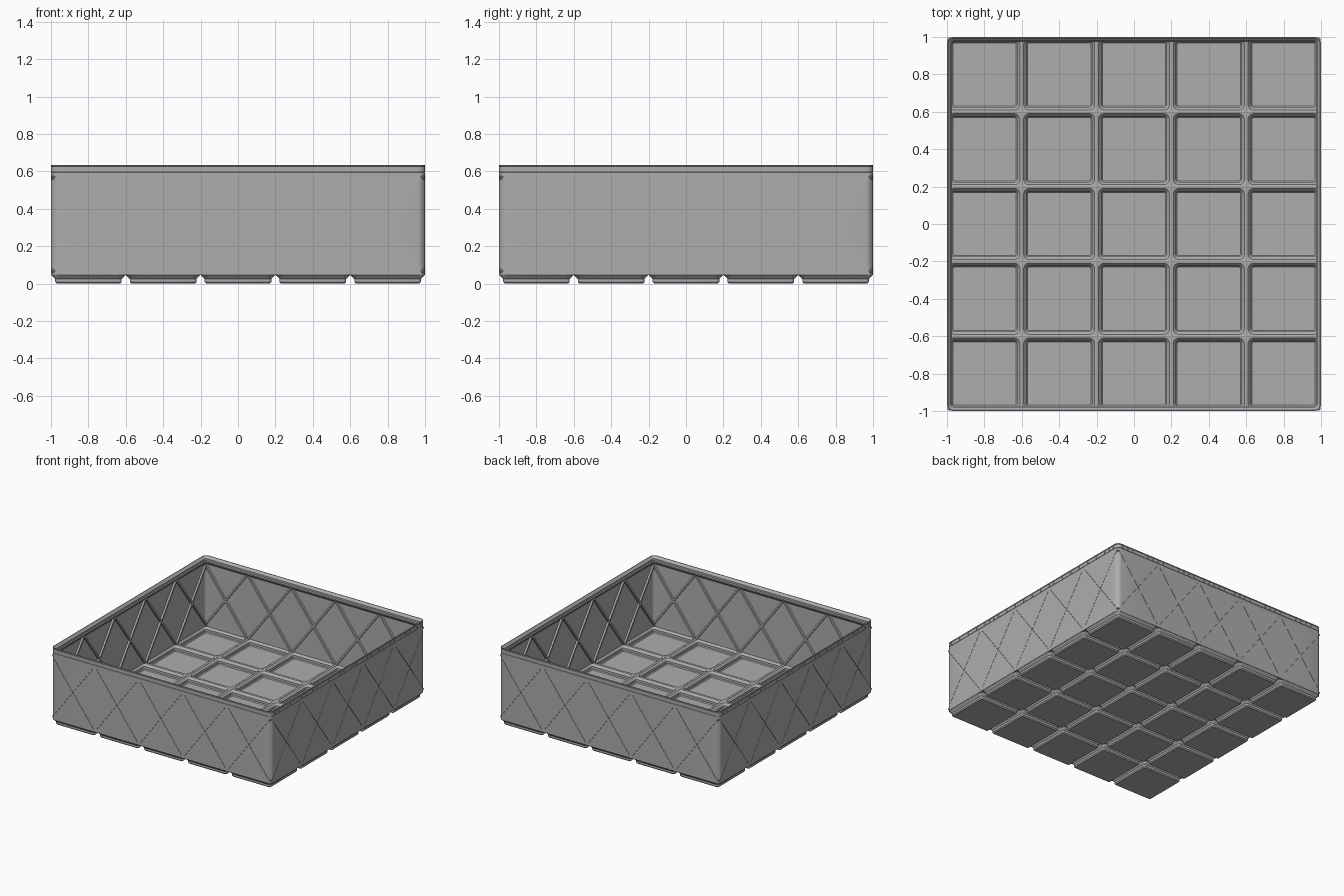
import bpy, bmesh, math
from mathutils import Matrix, Vector

if "Cube" in bpy.data.objects:
    bpy.data.objects.remove(bpy.data.objects["Cube"])

grey = bpy.data.materials.new("plain grey")
grey.diffuse_color = (0.42, 0.42, 0.42, 1)
grey.use_nodes = True
grey.node_tree.nodes["Principled BSDF"].inputs["Base Color"].default_value = grey.diffuse_color
CORNERS = ((1, 1), (-1, 1), (-1, -1), (1, -1))
SEG = 6


def ring(bm, cx, cy, half, z, radii):
    """Rounded square loop, one radius per corner."""
    verts = []
    for i, ((sx, sy), r) in enumerate(zip(CORNERS, radii)):
        for k in range(SEG + 1):
            a = math.pi / 2 * (i + k / SEG)
            verts.append(bm.verts.new((cx + sx * (half - r) + r * math.cos(a),
                                       cy + sy * (half - r) + r * math.sin(a), z)))
    return verts


def bridge(bm, a, b):
    n = len(a)
    for i in range(n):
        j = (i + 1) % n
        bm.faces.new((a[i], a[j], b[j], b[i]))


def finish(bm, name, recalc=True):
    if recalc:
        bmesh.ops.recalc_face_normals(bm, faces=bm.faces)
    me = bpy.data.meshes.new(name)
    bm.to_mesh(me)
    bm.free()
    ob = bpy.data.objects.new(name, me)
    bpy.context.collection.objects.link(ob)
    me.materials.append(grey)
    return ob


def smooth(ob):
    bpy.ops.object.select_all(action='DESELECT')
    ob.select_set(True)
    bpy.context.view_layer.objects.active = ob
    bpy.ops.object.shade_smooth_by_angle(angle=math.radians(30))


def add_box(bm, size, matrix):
    bmesh.ops.create_cube(bm, size=1, matrix=matrix @ Matrix.Diagonal((*size, 1)))


# Floor: 25 hollow stepped feet tiled edge to edge
OUTER = ((0.170, 0.0, 0.008), (0.178, 0.008, 0.016), (0.178, 0.025, 0.016), (0.198, 0.045, 0.036))
INNER = ((0.190, 0.055, 0.030), (0.175, 0.038, 0.015), (0.175, 0.019, 0.015), (0.169, 0.012, 0.009))
bm = bmesh.new()
for ix in range(-2, 3):
    for iy in range(-2, 3):
        cx, cy = ix * 0.4, iy * 0.4
        # the four bin corners stay rounded, other tile corners are square
        tile = [0.04 if (ix, iy) == (2 * sx, 2 * sy) else 0.0004 for sx, sy in CORNERS]
        out = [ring(bm, cx, cy, h, z, [r] * 4) for h, z, r in OUTER]
        out.append(ring(bm, cx, cy, 0.1995, 0.047, tile))
        inn = [ring(bm, cx, cy, 0.1995, 0.057, tile)]
        inn += [ring(bm, cx, cy, h, z, [r] * 4) for h, z, r in INNER]
        loops = out + inn
        for a, b in zip(loops, loops[1:]):
            bridge(bm, a, b)
        bm.faces.new(loops[0][::-1])
        bm.faces.new(loops[-1])
# Strips that close the joints between tiles
for i in range(4):
    p = -0.6 + 0.4 * i
    add_box(bm, (0.004, 1.98, 0.009), Matrix.Translation((p, 0, 0.0522)))
    add_box(bm, (1.98, 0.004, 0.009), Matrix.Translation((0, p, 0.0522)))
smooth(finish(bm, "floor_with_feet"))

# Wall and stacking lip: one profile swept round the rounded square
PROFILE = ((1, 0.045), (1, 0.594), (0.996, 0.5955), (1, 0.597), (1, 0.625), (0.997, 0.6265),
           (1, 0.628), (1, 0.635), (0.995, 0.635), (0.978, 0.617), (0.978, 0.603),
           (0.972, 0.597), (0.972, 0.588), (0.989, 0.568), (0.989, 0.045))
bm = bmesh.new()
loops = [ring(bm, 0, 0, h, z, [0.036 - (1 - h)] * 4) for h, z in PROFILE]
for a, b in zip(loops, loops[1:] + loops[:1]):
    bridge(bm, a, b)
wall = finish(bm, "wall_and_lip")

# Diagonal braces inside, with matching fine slits outside
Z0, Z1 = 0.05, 0.585
LENGTH, TILT = math.hypot(0.4, Z1 - Z0), math.atan2(0.4, Z1 - Z0)


def diagonals(bm, sign, y, size):
    for side in range(4):
        turn = Matrix.Rotation(side * math.pi / 2, 4, 'Z')
        for i in range(-2, 3):
            add_box(bm, size, turn @ Matrix.Translation((i * 0.4, y, (Z0 + Z1) / 2))
                    @ Matrix.Rotation(sign * TILT, 4, 'Y'))


bm = bmesh.new()
for sign in (1, -1):
    diagonals(bm, sign, -0.982, (0.014, 0.018, LENGTH - 0.025))
finish(bm, "wall_braces")

cutters = []
for sign in (1, -1):
    bm = bmesh.new()
    diagonals(bm, sign, -1, (0.002, 0.012, LENGTH - 0.05))
    if sign == 1:
        # short upright notches round the lip
        for side in range(4):
            turn = Matrix.Rotation(side * math.pi / 2, 4, 'Z')
            for k in range(39):
                add_box(bm, (0.0035, 0.012, 0.024),
                        turn @ Matrix.Translation((-0.95 + 0.05 * k, -1, 0.611)))
    cutters.append(finish(bm, "slit_cutter"))

for c in cutters:
    mod = wall.modifiers.new("slits", 'BOOLEAN')
    mod.operation, mod.solver, mod.object = 'DIFFERENCE', 'EXACT', c
    bpy.context.view_layer.objects.active = wall
    bpy.ops.object.modifier_apply(modifier=mod.name)
for c in cutters:
    bpy.data.objects.remove(c)
smooth(wall)
